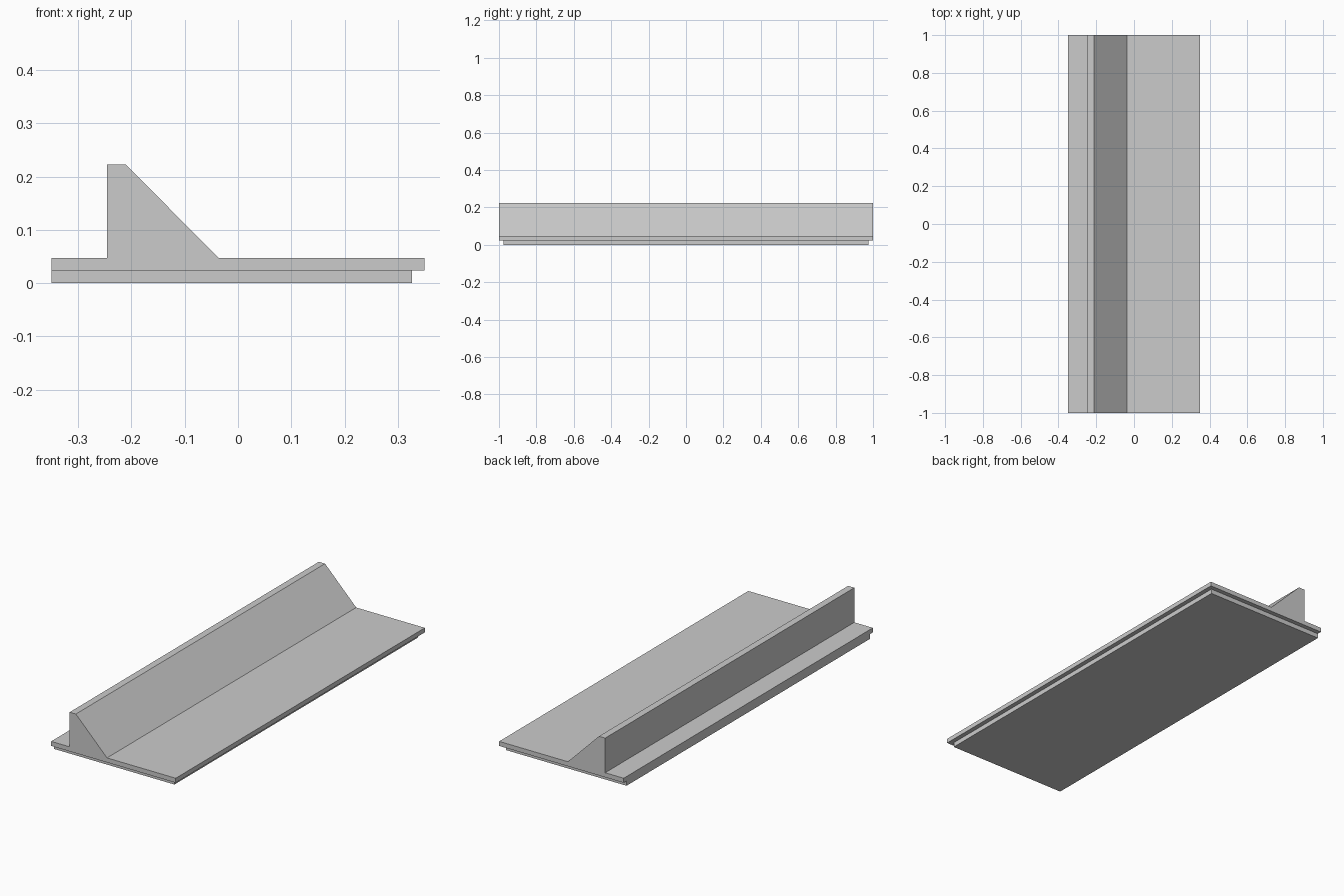
import bpy
import bmesh

cube = bpy.data.objects.get("Cube")
if cube:
    bpy.data.objects.remove(cube, do_unlink=True)

grey = bpy.data.materials.new("light grey")
grey.use_nodes = True
colour = (0.6, 0.6, 0.6, 1)
grey.diffuse_color = colour
grey.node_tree.nodes["Principled BSDF"].inputs["Base Color"].default_value = colour


def extrude_profile(name, profile, half_length):
    """Extrude an (x, z) outline along y, centred on y = 0."""
    bm = bmesh.new()
    face = bm.faces.new([bm.verts.new((x, -half_length, z)) for x, z in profile])
    result = bmesh.ops.extrude_face_region(bm, geom=[face])
    verts = [g for g in result["geom"] if isinstance(g, bmesh.types.BMVert)]
    bmesh.ops.translate(bm, verts=verts, vec=(0, 2 * half_length, 0))
    bmesh.ops.recalc_face_normals(bm, faces=bm.faces)
    mesh = bpy.data.meshes.new(name)
    bm.to_mesh(mesh)
    bm.free()
    mesh.materials.append(grey)
    obj = bpy.data.objects.new(name, mesh)
    bpy.context.collection.objects.link(obj)
    return obj


LEFT, RIGHT = -0.35, 0.35
INSET = 0.023
SEAM, DECK, TOP = 0.024, 0.047, 0.223

# Lower slab, inset on three sides
extrude_profile("base_slab", [(LEFT, 0), (RIGHT - INSET, 0),
                              (RIGHT - INSET, SEAM), (LEFT, SEAM)], 1 - INSET)

# Upper slab with its sloped ridge in one profile
extrude_profile("deck_with_ridge", [
    (LEFT, SEAM), (RIGHT, SEAM), (RIGHT, DECK), (-0.036, DECK),
    (-0.211, TOP), (-0.246, TOP), (-0.246, DECK), (LEFT, DECK)], 1)
